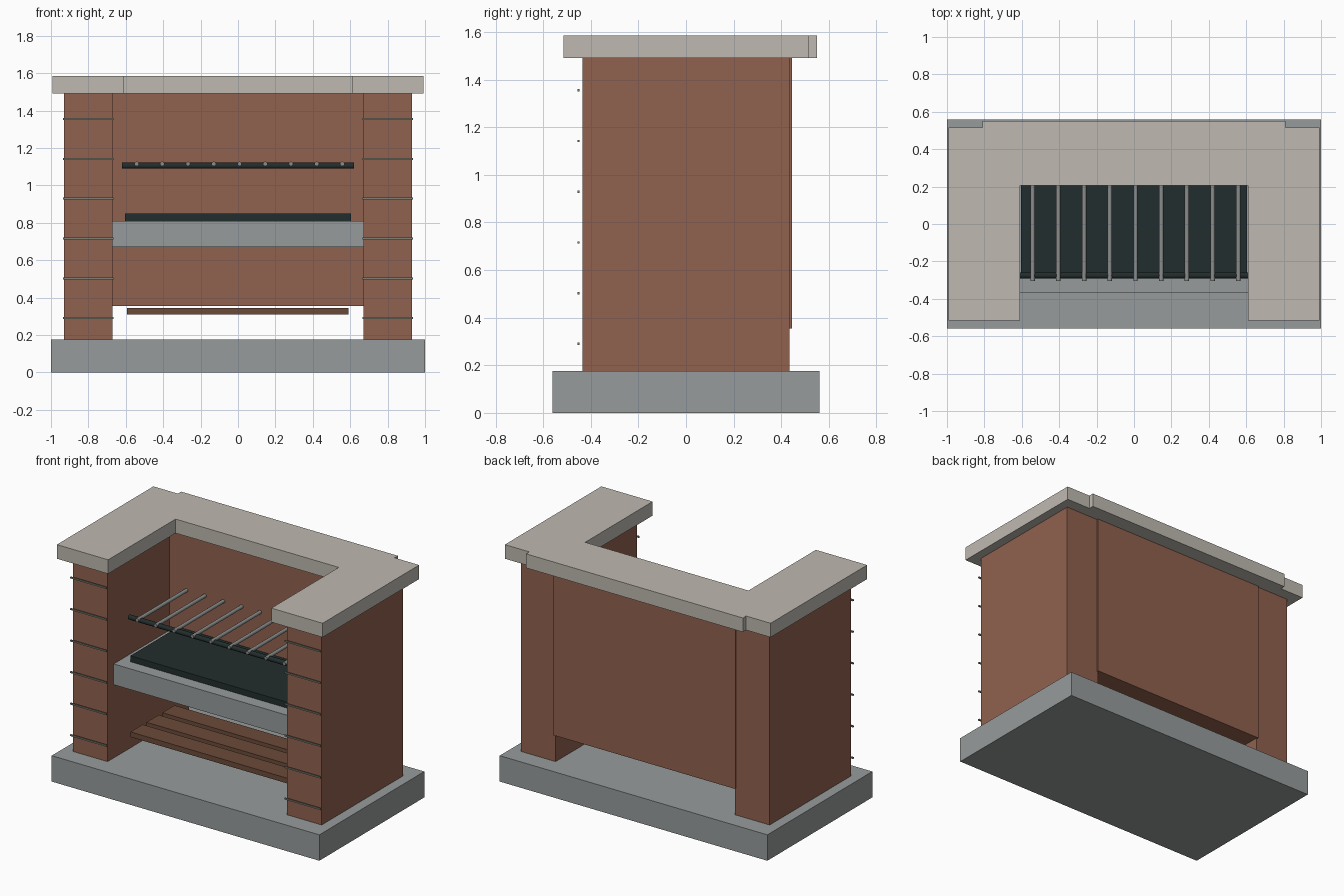
import bpy, math

cube = bpy.data.objects.get("Cube")
if cube:
    bpy.data.objects.remove(cube, do_unlink=True)


def material(name, rgb):
    m = bpy.data.materials.new(name)
    m.use_nodes = True
    m.diffuse_color = (*rgb, 1)
    bsdf = next(n for n in m.node_tree.nodes if n.type == 'BSDF_PRINCIPLED')
    bsdf.inputs["Base Color"].default_value = (*rgb, 1)
    return m


brick = material("brick red", (0.28, 0.12, 0.077))
concrete = material("concrete grey", (0.31, 0.33, 0.33))
cap_stone = material("cap stone", (0.52, 0.49, 0.44))
iron = material("dark iron", (0.016, 0.026, 0.026))
steel = material("steel grey", (0.26, 0.27, 0.27))
timber = material("brown timber", (0.15, 0.07, 0.042))
mortar = material("mortar grey", (0.22, 0.22, 0.18))


def box(name, xs, ys, zs, mat):
    """Box between the given limits on each axis."""
    bpy.ops.mesh.primitive_cube_add(size=1, location=[sum(r) / 2 for r in (xs, ys, zs)])
    ob = bpy.context.object
    ob.name = name
    ob.scale = [r[1] - r[0] for r in (xs, ys, zs)]
    bpy.ops.object.transform_apply(location=False, rotation=False, scale=True)
    ob.data.materials.append(mat)
    return ob


def rod(name, center, length, radius, rotation, mat):
    bpy.ops.mesh.primitive_cylinder_add(vertices=16, radius=radius, depth=length,
                                        location=center, rotation=rotation)
    ob = bpy.context.object
    ob.name = name
    ob.data.materials.append(mat)
    bpy.ops.object.shade_smooth_by_angle()
    return ob


def prism(name, outline, z0, z1, mat):
    """Extrude a flat outline from z0 to z1."""
    n = len(outline)
    verts = [(x, y, z) for z in (z0, z1) for x, y in outline]
    faces = [tuple(reversed(range(n))), tuple(range(n, 2 * n))]
    faces += [(i, (i + 1) % n, n + (i + 1) % n, n + i) for i in range(n)]
    me = bpy.data.meshes.new(name)
    me.from_pydata(verts, [], faces)
    me.materials.append(mat)
    ob = bpy.data.objects.new(name, me)
    bpy.context.collection.objects.link(ob)
    return ob


# Masonry
box("base_slab", (-1, 1), (-0.56, 0.56), (0, 0.175), concrete)
box("back_wall", (-0.68, 0.68), (0.225, 0.445), (0.355, 1.49), brick)
box("hearth_slab", (-0.67, 0.67), (-0.37, 0.225), (0.67, 0.81), concrete)

for side, s in (("left", 1), ("right", -1)):
    box(f"{side}_side_wall", sorted((s * 0.67, s * 0.93)), (-0.435, 0.435), (0.175, 1.49), brick)
    # Thin mortar strips standing just off the front face
    for i in range(6):
        z = 0.29 + i * 0.213
        box(f"{side}_mortar_strip_{i + 1}", sorted((s * 0.665, s * 0.935)),
            (-0.456, -0.447), (z - 0.005, z + 0.005), mortar)

# U-shaped cap with a stepped rear edge
half = [(0.81, 0.55), (0.81, 0.515), (0.993, 0.515), (0.993, -0.515), (0.61, -0.515), (0.61, 0.205)]
outline = half + [(-x, y) for x, y in reversed(half)]
prism("cap_slab", outline[::-1], 1.49, 1.585, cap_stone)

# Fire tray and cooking grate
box("fire_tray", (-0.605, 0.605), (-0.285, 0.225), (0.81, 0.85), iron)
rod("grate_bar", (0, -0.275, 1.105), 1.24, 0.016, (0, math.pi / 2, 0), iron)
for i in range(9):
    rod(f"grate_rod_{i + 1}", (-0.542 + i * 0.1375, -0.035, 1.115), 0.54, 0.012,
        (math.pi / 2, 0, 0), steel)

# Timber slats under the hearth
for i in range(3):
    y = -0.30 + i * 0.17
    box(f"timber_slat_{i + 1}", (-0.593, 0.59), (y, y + 0.13), (0.31, 0.345), timber)
